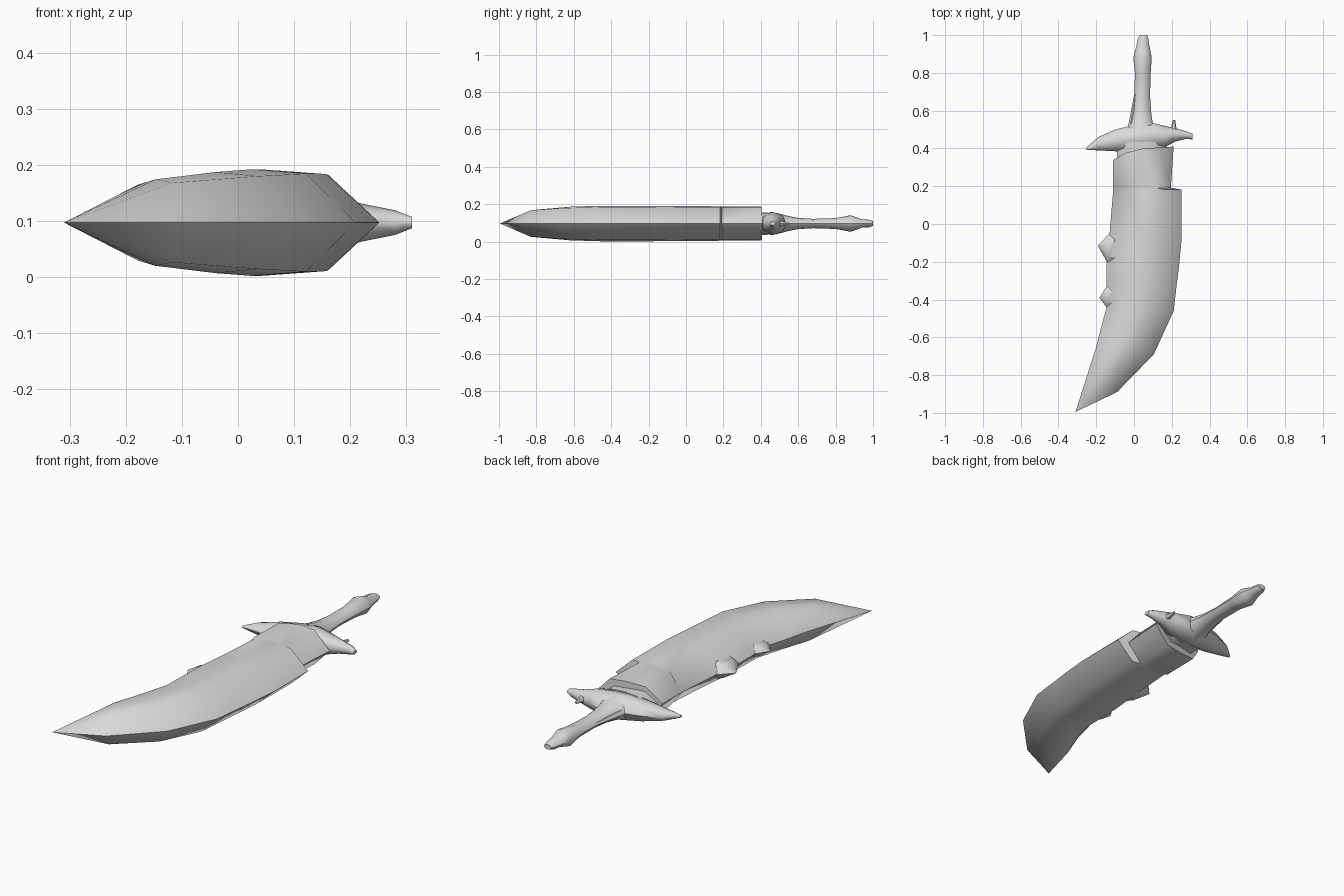
import bpy, bmesh, math
from mathutils import Vector

ZC = 0.097  # height of the flat middle plane

grey = bpy.data.materials.new("plain_grey")
grey.diffuse_color = (0.7, 0.7, 0.7, 1)


def loft(name, rings, angle=40):
    """Skin a list of equal-length rings and close both ends."""
    bm = bmesh.new()
    rows = [[bm.verts.new(p) for p in ring] for ring in rings]
    n = len(rows[0])
    for a, b in zip(rows, rows[1:]):
        for i in range(n):
            j = (i + 1) % n
            bm.faces.new((a[i], a[j], b[j], b[i]))
    bm.faces.new(rows[0][::-1])
    bm.faces.new(rows[-1])
    bmesh.ops.remove_doubles(bm, verts=bm.verts, dist=0.0005)
    bmesh.ops.recalc_face_normals(bm, faces=bm.faces)
    mesh = bpy.data.meshes.new(name)
    bm.to_mesh(mesh)
    bm.free()
    mesh.materials.append(grey)
    ob = bpy.data.objects.new(name, mesh)
    bpy.context.collection.objects.link(ob)
    bpy.ops.object.select_all(action='DESELECT')
    bpy.context.view_layer.objects.active = ob
    ob.select_set(True)
    bpy.ops.object.shade_smooth_by_angle(angle=math.radians(angle))
    return ob


def oval(centre, u, v, n=8):
    """Ring around a centre spanned by two half-axis vectors."""
    c, u, v = Vector(centre), Vector(u), Vector(v)
    return [c + u * math.cos(t) + v * math.sin(t)
            for t in (2 * math.pi * i / n for i in range(n))]


# Sheath: left x, left y, right x, right y, half thickness, mouth bulge
SHEATH = [
    (-0.11, 0.34, 0.21, 0.41, 0.092, 0.025),
    (-0.11, 0.19, 0.195, 0.192, 0.092, 0),
    (-0.11, 0.18, 0.252, 0.182, 0.092, 0),
    (-0.13, -0.06, 0.252, -0.08, 0.094, 0),
    (-0.145, -0.21, 0.24, -0.21, 0.095, 0),
    (-0.145, -0.32, 0.225, -0.33, 0.095, 0),
    (-0.145, -0.44, 0.21, -0.46, 0.095, 0),
    (-0.175, -0.55, 0.105, -0.69, 0.09, 0),
    (-0.20, -0.65, -0.09, -0.89, 0.077, 0),
    (-0.31, -0.995, -0.31, -0.995, 0.0, 0),
]
# Lens cross-section: fraction across, height factor, bulge factor
LENS = [(0, 0, 0), (0.2, 0.88, 0.9), (0.48, 1, 1), (0.75, 0.92, 0.5), (1, 0, 0)]


def lens_ring(lx, ly, rx, ry, h, bulge):
    top = [(lx + (rx - lx) * f, ly + (ry - ly) * f + bulge * b, ZC + h * k)
           for f, k, b in LENS]
    under = [(x, y, 2 * ZC - z) for x, y, z in top[-2:0:-1]]
    return top + under


loft("sheath", [lens_ring(*s) for s in SHEATH], 50)


# Thorns on the left edge of the sheath
def thorn(name, y0, y1, tip, root_x, h):
    yc, hy = (y0 + y1) / 2, (y1 - y0) / 2
    loft(name, [oval((root_x + 0.035, yc, ZC), (0, hy, 0), (0, 0, h), 6),
                oval((root_x, yc, ZC), (0, hy * 0.92, 0), (0, 0, h * 0.7), 6),
                oval((tip[0], tip[1], ZC), (0, 0.002, 0), (0, 0, 0.002), 6)])


thorn("large_thorn", -0.22, -0.05, (-0.19, -0.115), -0.137, 0.05)
thorn("small_thorn", -0.45, -0.32, (-0.182, -0.39), -0.143, 0.04)

# Blade root showing between sheath and guard
loft("blade_root", [lens_ring(-0.09, 0.30, 0.19, 0.32, 0.06, 0),
                    lens_ring(-0.09, 0.43, 0.17, 0.44, 0.06, 0)])

# Guard: x, front y, back y, half thickness
GUARD = [
    (-0.252, 0.392, 0.405, 0.006), (-0.19, 0.39, 0.46, 0.026),
    (-0.10, 0.385, 0.50, 0.046), (0.0, 0.385, 0.525, 0.062),
    (0.08, 0.39, 0.54, 0.062), (0.16, 0.405, 0.52, 0.05),
    (0.22, 0.437, 0.507, 0.034), (0.28, 0.452, 0.49, 0.022),
    (0.31, 0.447, 0.478, 0.01),
]
loft("guard", [oval((x, (a + b) / 2, ZC), (0, (b - a) / 2, 0), (0, 0, h))
               for x, a, b, h in GUARD], 50)

# Small horn on the right arm of the guard
loft("guard_horn", [oval((0.21, 0.48, ZC), (0.025, 0, 0), (0, 0, 0.025), 6),
                    oval((0.21, 0.515, ZC), (0.013, 0, 0), (0, 0, 0.012), 6),
                    oval((0.212, 0.55, ZC), (0.006, 0, 0), (0, 0, 0.005), 6)])

# Grip and pommel: y, left x, right x, half thickness
GRIP = [
    (0.48, -0.05, 0.13, 0.058), (0.54, -0.02, 0.098, 0.042),
    (0.60, -0.008, 0.09, 0.03), (0.68, 0.002, 0.085, 0.025),
    (0.80, 0.005, 0.088, 0.029), (0.88, -0.004, 0.094, 0.044),
    (0.91, 0.004, 0.088, 0.034), (0.94, 0.012, 0.082, 0.022),
    (0.98, 0.02, 0.076, 0.02), (1.0, 0.03, 0.07, 0.012),
]
loft("grip", [oval((((a + b) / 2), y, ZC), ((b - a) / 2, 0, 0), (0, 0, h))
              for y, a, b, h in GRIP], 50)

# Thin web running from the guard up the left of the grip
loft("grip_web", [oval((-0.01, 0.50, ZC), (0.025, 0, 0), (0, 0, 0.02), 6),
                  oval((0.012, 0.69, ZC), (0.01, 0, 0), (0, 0, 0.008), 6)])
